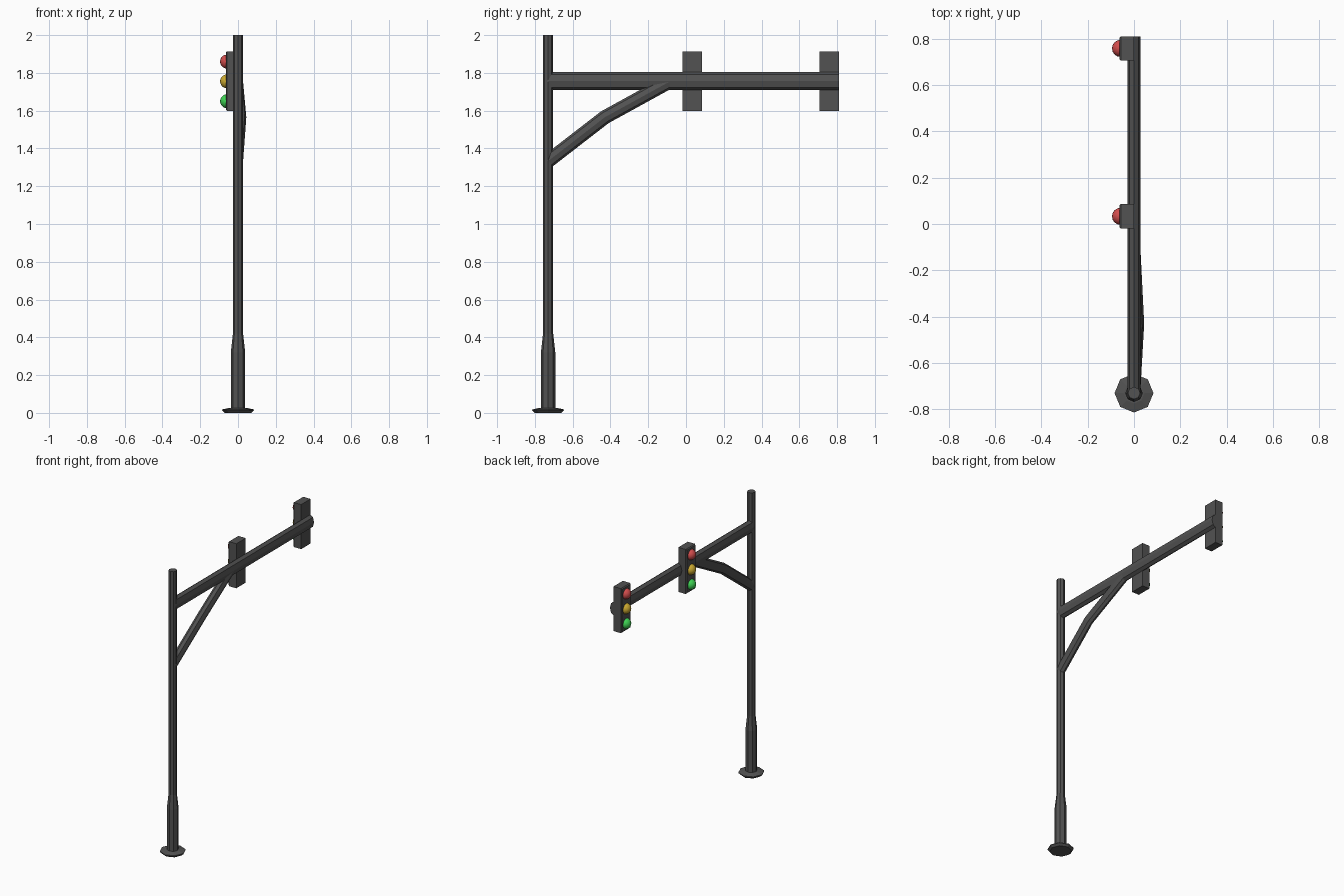
import bpy, bmesh, math
from mathutils import Vector

if "Cube" in bpy.data.objects:
    bpy.data.objects.remove(bpy.data.objects["Cube"])


def mat(name, rgb):
    m = bpy.data.materials.new(name)
    m.diffuse_color = (*rgb, 1)
    m.use_nodes = True
    m.node_tree.nodes["Principled BSDF"].inputs["Base Color"].default_value = m.diffuse_color
    return m


GREY = mat("dark grey metal", (0.085, 0.085, 0.085))
RED = mat("red lens", (0.65, 0.075, 0.075))
YELLOW = mat("yellow lens", (0.60, 0.40, 0.03))
GREEN = mat("green lens", (0.05, 0.66, 0.09))
SIDES = 8
POLE_Y = -0.73


def finish(bm, name, material):
    bmesh.ops.recalc_face_normals(bm, faces=bm.faces[:])
    me = bpy.data.meshes.new(name)
    bm.to_mesh(me)
    bm.free()
    me.materials.append(material)
    ob = bpy.data.objects.new(name, me)
    bpy.context.collection.objects.link(ob)
    return ob


def tube(name, sections):
    """Eight-sided loft; each section is (centre, side axis, up axis)."""
    bm = bmesh.new()
    rings = []
    for c, u, v in sections:
        c, u, v = Vector(c), Vector(u), Vector(v)
        rings.append([bm.verts.new(c + u * math.cos(a) + v * math.sin(a))
                      for a in (2 * math.pi * i / SIDES for i in range(SIDES))])
    for lo, hi in zip(rings, rings[1:]):
        for i in range(SIDES):
            j = (i + 1) % SIDES
            bm.faces.new((lo[i], lo[j], hi[j], hi[i]))
    bm.faces.new(rings[0])
    bm.faces.new(rings[-1])
    return finish(bm, name, GREY)


def upright(name, profile):
    return tube(name, [((0, POLE_Y, z), (r, 0, 0), (0, r, 0)) for r, z in profile])


# Foot flange and stepped pole
upright("base_flange", [(0.07, 0), (0.084, 0.013), (0.084, 0.018), (0.045, 0.027)])
upright("pole", [(0.038, 0.01), (0.038, 0.32), (0.027, 0.42), (0.027, 2.0)])

# Horizontal arm, taller than wide
tube("arm", [((0, y, 1.757), (0.028, 0, 0), (0, 0, 0.047)) for y in (POLE_Y, 0.81)])

# Bent brace, bowed slightly sideways
path = [(0, -0.73, 1.333), (0.017, -0.43, 1.565), (0, -0.09, 1.752)]
sections = []
for i, p in enumerate(path):
    d = Vector(path[min(i + 1, 2)]) - Vector(path[max(i - 1, 0)])
    up = Vector((0, -d.z, d.y)).normalized() * 0.037
    sections.append((p, (0.027, 0, 0), up))
tube("brace", sections)

# Two signal heads with three lenses each, facing -x
for n, y in enumerate((0.033, 0.758), 1):
    bm = bmesh.new()
    bmesh.ops.create_cube(bm, size=1)
    for v in bm.verts:
        v.co = Vector((v.co.x * 0.063 - 0.0315, v.co.y * 0.105 + y, v.co.z * 0.315 + 1.757))
    front = [e for e in bm.edges if all(v.co.x < -0.05 for v in e.verts)]
    bmesh.ops.bevel(bm, geom=front, offset=0.006, segments=1, affect='EDGES')
    finish(bm, f"signal_housing_{n}", GREY)
    for label, z, m in (("red", 1.86, RED), ("yellow", 1.755, YELLOW), ("green", 1.65, GREEN)):
        bm = bmesh.new()
        bmesh.ops.create_uvsphere(bm, u_segments=16, v_segments=10, radius=0.037)
        bmesh.ops.translate(bm, verts=bm.verts[:], vec=(-0.058, y, z))
        for f in bm.faces:
            f.smooth = True
        finish(bm, f"{label}_lens_{n}", m)
